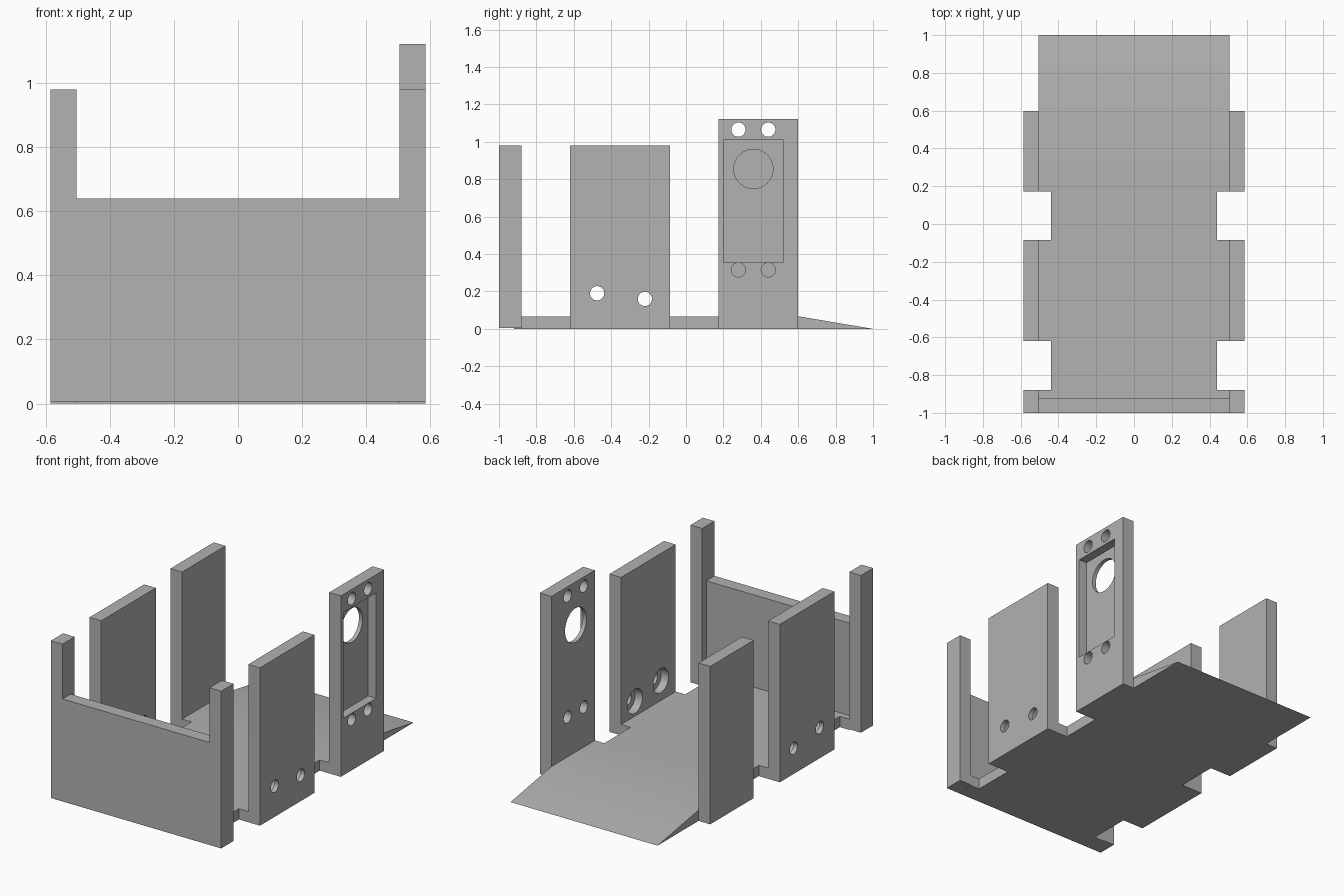
import bpy, bmesh, math
from mathutils import Matrix, Vector

cube = bpy.data.objects.get("Cube")
if cube:
    bpy.data.objects.remove(cube, do_unlink=True)

grey = bpy.data.materials.new("plain grey")
grey.use_nodes = True
colour = (0.445, 0.445, 0.445, 1)
grey.diffuse_color = colour
grey.node_tree.nodes["Principled BSDF"].inputs["Base Color"].default_value = colour

INNER, OUTER, NOTCH = 0.505, 0.585, 0.44   # half widths
FLOOR, WALL_TOP = 0.067, 0.98


def make(name, bm):
    bmesh.ops.recalc_face_normals(bm, faces=bm.faces)
    mesh = bpy.data.meshes.new(name)
    bm.to_mesh(mesh)
    bm.free()
    mesh.materials.append(grey)
    obj = bpy.data.objects.new(name, mesh)
    bpy.context.collection.objects.link(obj)
    return obj


def box(name, x, y, z):
    bm = bmesh.new()
    bmesh.ops.create_cube(bm, size=1)
    for v in bm.verts:
        v.co = Vector([(a + b) / 2 + c * (b - a) for (a, b), c in zip((x, y, z), v.co)])
    return make(name, bm)


def prism(name, profile, half_width):
    """Extrude a (y, z) profile across x."""
    bm = bmesh.new()
    face = bm.faces.new([bm.verts.new((-half_width, y, z)) for y, z in profile])
    new = bmesh.ops.extrude_face_region(bm, geom=[face])["geom"]
    bmesh.ops.translate(bm, vec=(2 * half_width, 0, 0),
                        verts=[v for v in new if isinstance(v, bmesh.types.BMVert)])
    return make(name, bm)


def drill(x, y, z, radius):
    """Cylinder along x, spanning the given x range."""
    bm = bmesh.new()
    place = Matrix.Translation((sum(x) / 2, y, z)) @ Matrix.Rotation(math.pi / 2, 4, 'Y')
    bmesh.ops.create_cone(bm, cap_ends=True, segments=48, radius1=radius, radius2=radius,
                          depth=abs(x[1] - x[0]), matrix=place)
    return make("cutter", bm)


def cut(obj, cutters):
    bpy.context.view_layer.objects.active = obj
    for cutter in cutters:
        cutter.hide_render = True
        mod = obj.modifiers.new("cut", 'BOOLEAN')
        mod.operation, mod.solver, mod.object = 'DIFFERENCE', 'EXACT', cutter
        bpy.ops.object.modifier_apply(modifier=mod.name)
        bpy.data.objects.remove(cutter, do_unlink=True)
    bpy.ops.object.select_all(action='DESELECT')
    obj.select_set(True)
    bpy.ops.object.shade_smooth_by_angle(angle=math.radians(30))


# Floor with a rear ramp, notched between the side walls
floor = prism("floor_and_ramp", [(-0.92, 0), (1, 0), (0.6, FLOOR), (-0.92, FLOOR)], INNER)
cut(floor, [box("cutter", sorted((s * NOTCH, s * 0.7)), y, (-0.1, 0.2))
            for s in (-1, 1) for y in ((-0.88, -0.62), (-0.085, 0.173))])

# Front wall between its corner posts
box("front_wall", (-INNER, INNER), (-1, -0.92), (0.004, 0.64))

for side, s in (("left", 1), ("right", -1)):
    wall = sorted((s * INNER, s * OUTER))
    box(side + "_front_post", wall, (-1, -0.88), (0.004, WALL_TOP))

    # Middle panel: two holes, counterbored on the inside
    panel = box(side + "_middle_panel", wall, (-0.62, -0.085), (0, WALL_TOP))
    tools = []
    for y, z in ((-0.475, 0.19), (-0.22, 0.16)):
        tools += [drill((s * 0.4, s * 0.7), y, z, 0.038),
                  drill((s * 0.4, s * 0.555), y, z, 0.075)]
    cut(panel, tools)

# Plain rear panel on the right
box("right_rear_panel", (-OUTER, -INNER), (0.173, 0.598), (0, WALL_TOP))

# Tall rear panel on the left: outer recess, large bore, four screw holes
mount = box("left_rear_mount", (INNER, OUTER), (0.173, 0.598), (0, 1.123))
through = (0.4, 0.7)
tools = [box("cutter", (0.53, 0.7), (0.2, 0.52), (0.355, 1.01)),
         drill(through, 0.36, 0.855, 0.105)]
tools += [drill(through, y, z, 0.038) for y in (0.28, 0.44) for z in (0.315, 1.065)]
cut(mount, tools)
